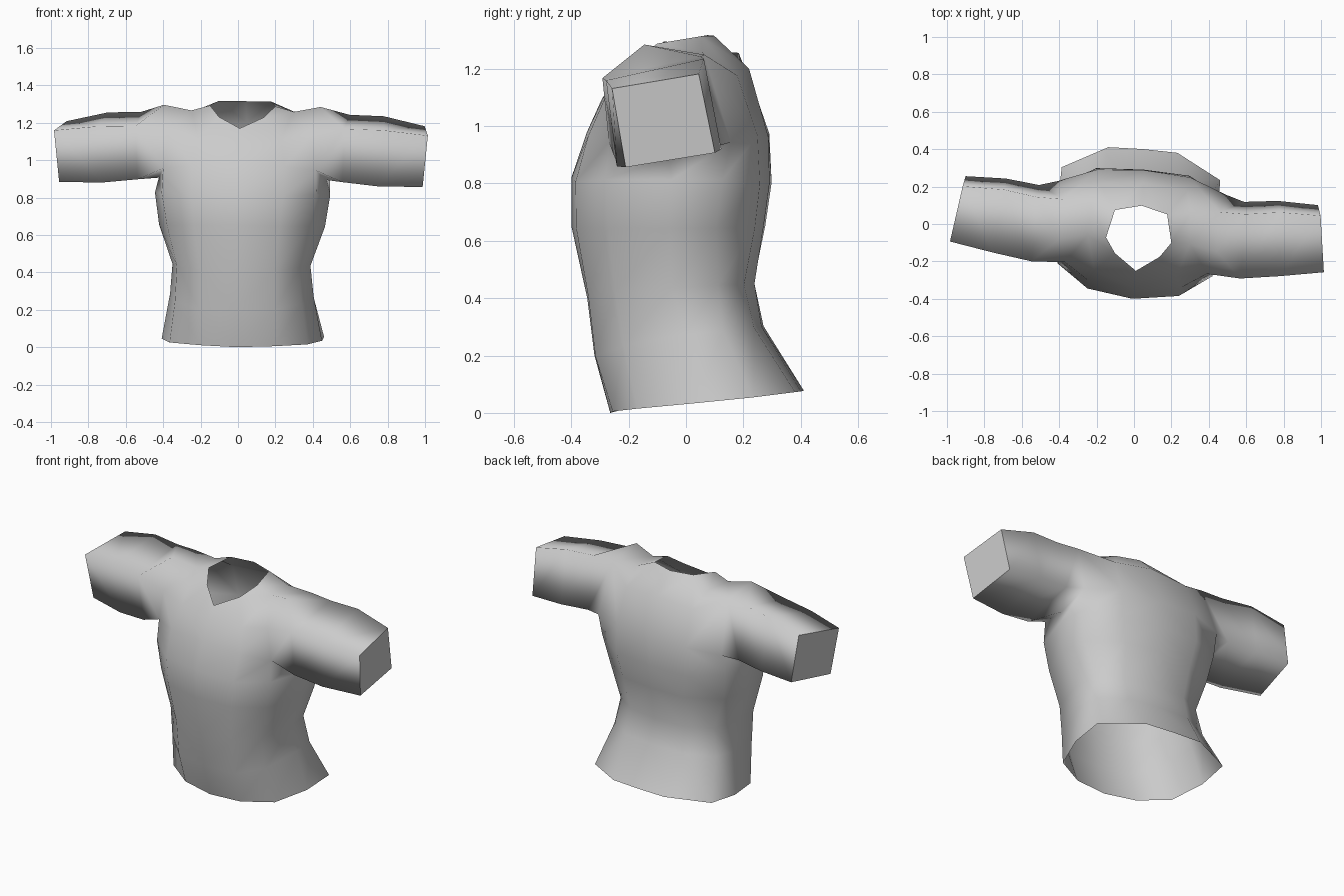
import bpy, bmesh, math

if "Cube" in bpy.data.objects:
    bpy.data.objects.remove(bpy.data.objects["Cube"])

# One plain fabric colour
fabric = bpy.data.materials.new("grey_fabric")
fabric.diffuse_color = (0.6, 0.6, 0.6, 1)
fabric.use_nodes = True
fabric.node_tree.nodes["Principled BSDF"].inputs["Base Color"].default_value = fabric.diffuse_color

bm = bmesh.new()


def row(*pts):
    return [bm.verts.new(p) for p in pts]


def face(*vs):
    return bm.faces.new(vs)


def loft(a, b, closed=False):
    n = len(a)
    for i in range(n if closed else n - 1):
        j = (i + 1) % n
        face(a[i], a[j], b[j], b[i])


# Half torso: rows from hem to armpit, each from front centre to back centre
hem = row((0, -.265, 0), (.2, -.24, .008), (.37, -.14, .02), (.43, .07, .04),
          (.425, .27, .06), (.185, .397, .075), (0, .402, .075))
waist_low = row((0, -.32, .2), (.2, -.3, .2), (.34, -.19, .24), (.385, .03, .28),
                (.37, .16, .29), (.2, .255, .3), (0, .265, .3))
waist = row((0, -.345, .4), (.2, -.325, .41), (.33, -.22, .43), (.37, -.02, .44),
            (.34, .14, .45), (.2, .22, .45), (0, .24, .45))
ribs = row((0, -.4, .65), (.23, -.365, .65), (.385, -.24, .65), (.445, -.02, .65),
           (.415, .14, .65), (.22, .26, .65), (0, .272, .65))
chest = row((0, -.4, .82), (.245, -.365, .81), (.415, -.245, .82), (.47, -.01, .82),
            (.45, .165, .82), (.25, .28, .8), (0, .293, .8))
pit = row((0, -.345, .98), (.25, -.32, .97), (.41, -.235, .95), (.45, -.02, .9),
          (.45, .195, .95), (.25, .272, .97), (0, .29, .96))
rows = [hem, waist_low, waist, ribs, chest, pit]
for a, b in zip(rows, rows[1:]):
    loft(a, b)

# Yoke, shoulder and neckline points
f0, f1, f2 = row((0, -.295, 1.09), (.22, -.265, 1.11), (.38, -.235, 1.14))
top_f, top_b = row((.42, -.11, 1.29), (.42, .1, 1.255))
dip_f, dip_b = row((.275, -.08, 1.262), (.265, .08, 1.262))
b1, b0 = row((.24, .2, 1.18), (0, .222, 1.2))
neck = row((0, -.25, 1.17), (.12, -.165, 1.23), (.175, -.085, 1.29),
           (.14, .065, 1.315), (0, .1, 1.315))

loft(pit[:3], [f0, f1, f2])
loft([f0, f1], neck[:2])
face(f1, f2, dip_f, neck[1])
face(f2, top_f, dip_f)
face(neck[1], dip_f, neck[2])
face(neck[2], dip_f, dip_b, neck[3])
face(dip_f, top_f, top_b, dip_b)
face(dip_b, top_b, b1)
face(neck[3], dip_b, b1)
face(neck[3], b1, b0, neck[4])
face(top_b, pit[4], pit[5], b1)
face(b1, pit[5], pit[6], b0)

# Sleeve: four-sided sections (front top, back top, back bottom, front bottom)
s1 = row((.56, -.245, 1.175), (.56, .1, 1.25), (.55, .165, .94), (.55, -.2, .89))
s2 = row((.77, -.215, 1.17), (.74, .125, 1.245), (.73, .185, .93), (.74, -.18, .87))
s3 = row((1.003, -.175, 1.145), (.96, .125, 1.195), (.945, .18, .92), (.975, -.13, .87))
face(pit[2], f2, s1[0], s1[3])
face(f2, top_f, s1[0])
face(top_f, top_b, s1[1], s1[0])
face(top_b, pit[4], s1[2], s1[1])
face(pit[4], pit[3], s1[2])
face(pit[3], s1[3], s1[2])
face(pit[3], pit[2], s1[3])
loft(s1, s2, True)
loft(s2, s3, True)
cuff = face(*s3)

# Smooth cloth with crisp flat cuff ends
bmesh.ops.recalc_face_normals(bm, faces=bm.faces)
for f in bm.faces:
    f.smooth = f is not cuff
for e in cuff.edges:
    e.smooth = False

mesh = bpy.data.meshes.new("shirt")
bm.to_mesh(mesh)
bm.free()
mesh.materials.append(fabric)
shirt = bpy.data.objects.new("shirt", mesh)
bpy.context.collection.objects.link(shirt)

# Mirror to the other side, then give the slight twist and lean
mirror = shirt.modifiers.new("mirror", 'MIRROR')
mirror.use_clip = True
mirror.merge_threshold = 0.001
shirt.rotation_euler = (0, math.radians(.8), math.radians(-4.7))
shirt.location = (.014, 0, 0)
